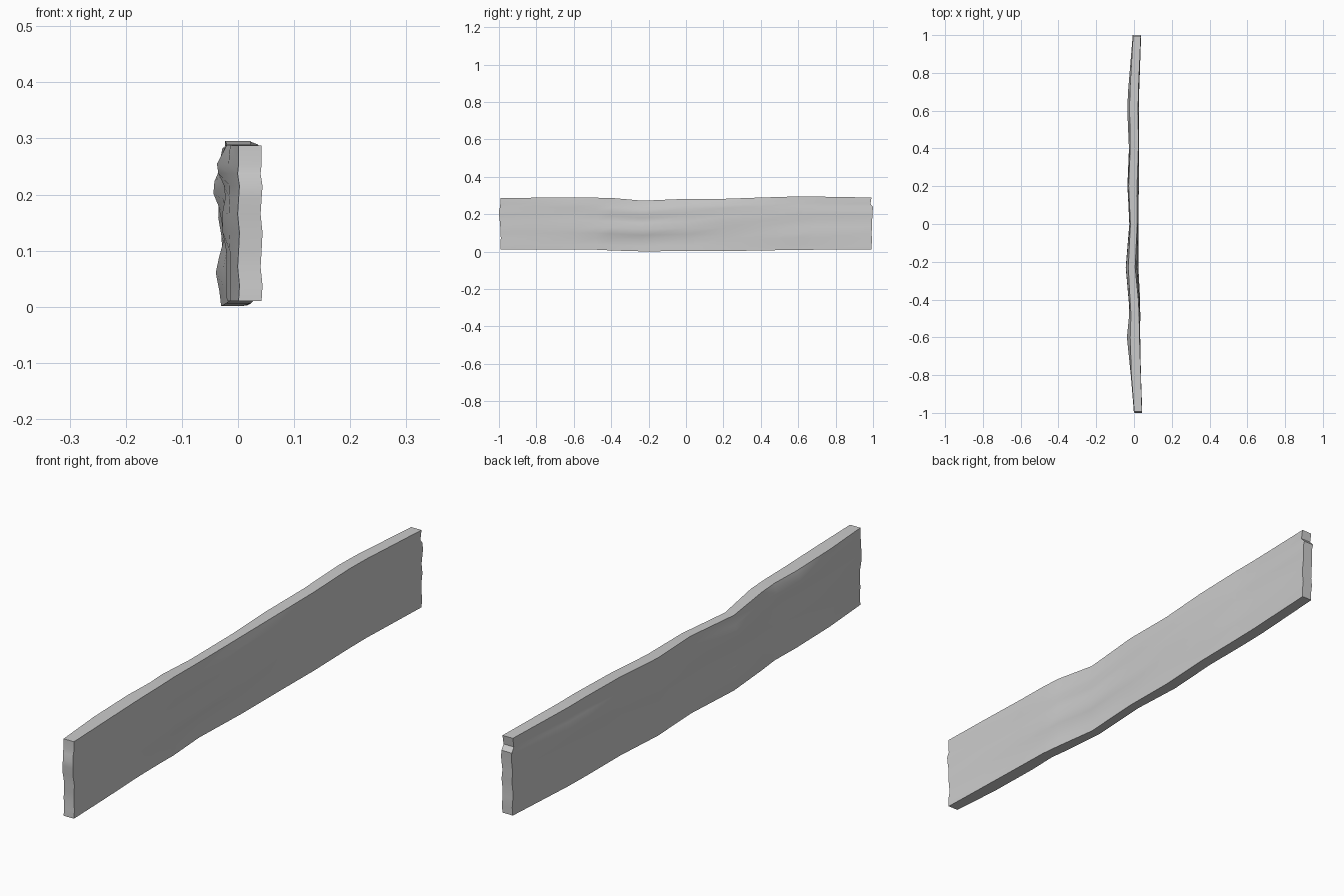
import bpy, bmesh, math

# stations along the plank: y, left edge x, right edge x, bottom z, top z
STATIONS = [
    (-0.993, 0.001, 0.042, 0.010, 0.287),
    (-0.80, -0.014, 0.036, 0.010, 0.288),
    (-0.60, -0.020, 0.029, 0.011, 0.288),
    (-0.48, -0.016, 0.027, 0.010, 0.288),
    (-0.40, -0.021, 0.023, 0.006, 0.287),
    (-0.23, -0.030, 0.006, 0.001, 0.272),
    (0.00, -0.019, 0.017, 0.003, 0.282),
    (0.20, -0.028, 0.016, 0.002, 0.282),
    (0.40, -0.020, 0.023, 0.006, 0.289),
    (0.60, -0.023, 0.022, 0.009, 0.295),
    (0.70, -0.022, 0.023, 0.010, 0.294),
    (0.992, -0.005, 0.036, 0.011, 0.289),
]
# height fractions of the grain rows, and how far each end is worn at that row
ROWS = [0, 0.10, 0.22, 0.32, 0.44, 0.56, 0.66, 0.74, 0.82, 0.88, 1]
FRONT_WEAR = [0, 0, 0.003, 0.001, 0, -0.003, -0.006, -0.007, -0.002, 0, 0]
BACK_WEAR = [0, 0.001, 0.002, 0, 0.003, 0.003, 0.005, 0.006, 0.008, -0.006, 0]

# long grain ridges: y, z, x offset of left face, x offset of right face, half lengths
RIDGES = [
    (-0.23, 0.065, -0.010, -0.004, 0.22, 0.035),
    (-0.23, 0.115, 0.006, 0.018, 0.25, 0.030),
    (-0.23, 0.210, -0.015, 0.012, 0.20, 0.028),
    (-0.60, 0.250, -0.018, 0.004, 0.15, 0.028),
    (-0.60, 0.150, -0.010, 0.003, 0.18, 0.035),
    (0.20, 0.170, -0.008, 0.010, 0.22, 0.035),
    (0.20, 0.240, -0.006, 0.010, 0.20, 0.030),
    (0.60, 0.210, -0.014, 0.004, 0.20, 0.030),
    (0.60, 0.090, -0.005, 0.006, 0.20, 0.035),
]


def ridge(y, z, side):
    total = 0
    for r in RIDGES:
        total += r[2 + side] * math.exp(-((y - r[0]) / r[4]) ** 2 - ((z - r[1]) / r[5]) ** 2)
    return total


bm = bmesh.new()
rings = []
last = len(STATIONS) - 1
for i, (y, xl, xr, z0, z1) in enumerate(STATIONS):
    sides = []
    for side, x in enumerate((xl, xr)):
        col = []
        for j, t in enumerate(ROWS):
            z = z0 + (z1 - z0) * t
            inner = 0 < i < last and 0 < j < len(ROWS) - 1
            dx = ridge(y, z, side) if inner else 0
            wear = FRONT_WEAR[j] if i == 0 else BACK_WEAR[j] if i == last else 0
            if i in (0, last) and 0 < j < len(ROWS) - 1:
                dx = 0.002 * math.sin(j * 2.1)
            col.append(bm.verts.new((x + dx, y + wear, z)))
        sides.append(col)
    rings.append(sides)

# broad faces and narrow edges
n = len(ROWS)
for a, b in zip(rings, rings[1:]):
    for s in (0, 1):
        for j in range(n - 1):
            bm.faces.new((a[s][j], b[s][j], b[s][j + 1], a[s][j + 1]))
    for j in (0, n - 1):
        bm.faces.new((a[0][j], b[0][j], b[1][j], a[1][j]))

# worn ends
for end in (rings[0], rings[-1]):
    for j in range(n - 1):
        bm.faces.new((end[0][j], end[1][j], end[1][j + 1], end[0][j + 1]))
bmesh.ops.recalc_face_normals(bm, faces=bm.faces)

mesh = bpy.data.meshes.new("weathered_plank")
bm.to_mesh(mesh)
bm.free()
plank = bpy.data.objects.new("weathered_plank", mesh)
bpy.context.collection.objects.link(plank)
bpy.context.view_layer.objects.active = plank
plank.select_set(True)
bpy.ops.object.shade_smooth_by_angle(angle=math.radians(40))
